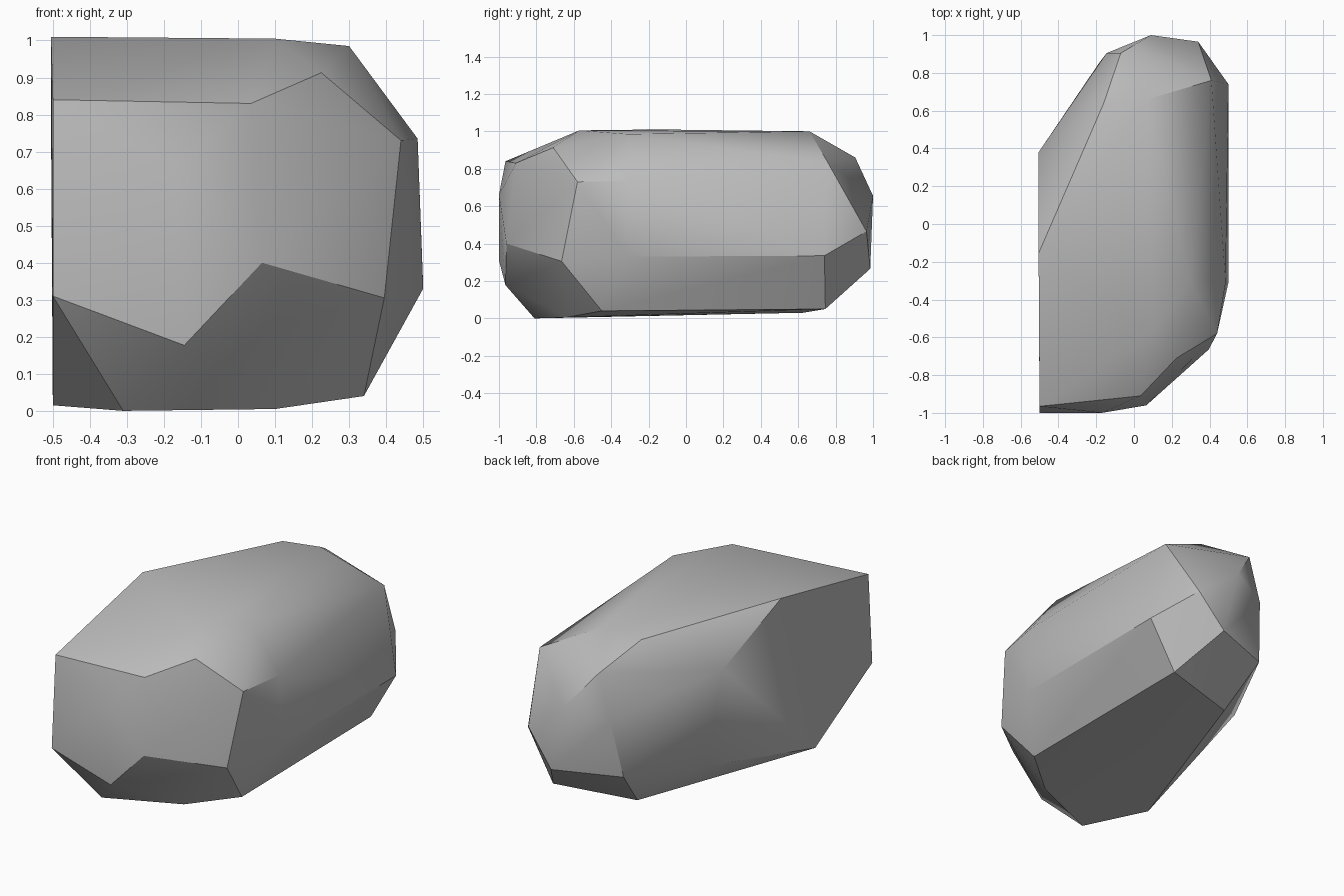
import bpy
import bmesh
import math

default_cube = bpy.data.objects.get("Cube")
if default_cube:
    bpy.data.objects.remove(default_cube, do_unlink=True)


def make_material(name, colour):
    material = bpy.data.materials.new(name)
    material.use_nodes = True
    material.diffuse_color = colour
    shader = next(n for n in material.node_tree.nodes if n.type == "BSDF_PRINCIPLED")
    shader.inputs["Base Color"].default_value = colour
    shader.inputs["Roughness"].default_value = 0.9
    return material


def make_hull(name, rings, material):
    """Wrap a convex faceted shell around the corner points of every ring."""
    mesh = bpy.data.meshes.new(name)
    bm = bmesh.new()
    for ring in rings.values():
        for corner in ring:
            bm.verts.new(corner)
    hull = bmesh.ops.convex_hull(bm, input=bm.verts[:])
    spare = {v for v in hull["geom_interior"] + hull["geom_unused"]
             if isinstance(v, bmesh.types.BMVert) and v.is_valid}
    bmesh.ops.delete(bm, geom=list(spare), context="VERTS")
    bmesh.ops.recalc_face_normals(bm, faces=bm.faces[:])
    bm.to_mesh(mesh)
    bm.free()
    mesh.materials.append(material)
    rock = bpy.data.objects.new(name, mesh)
    bpy.context.collection.objects.link(rock)
    return rock


# Corners of the chiselled boulder, grouped by the side they belong to
corners = {
    "underside": [(.335, .745, .05), (.34, -.45, .04), (.1, -.64, .005),
                  (-.31, -.81, 0), (-.5, -.475, .015), (-.125, .625, .03)],
    "front": [(-.5, -.965, .84), (.035, -.91, .83), (-.17, -1, .66),
              (.065, -.96, .4), (-.145, -.965, .177), (-.5, -1, .31)],
    "left_flank": [(.225, -.71, .913), (.44, -.58, .73), (.395, -.665, .305),
                   (.485, -.31, .735), (.5, -.31, .33), (.5, .74, .335),
                   (.41, .76, .83)],
    "back": [(.34, .965, .465), (.09, 1, .655), (.18, .985, .265),
             (-.07, .905, .86), (-.145, .905, .6), (-.19, .845, .265)],
    "right_flank": [(-.505, .38, .8), (-.4, .386, .21)],
    "crown": [(-.505, -.155, 1.01), (.1, -.57, 1.005), (.3, -.31, .985),
              (.07, .66, 1), (-.16, .64, .98)],
}

stone = make_material("stone_grey", (0.5, 0.5, 0.5, 1))
rock = make_hull("boulder", corners, stone)

# Soft facets with crisp chiselled edges
bpy.ops.object.select_all(action="DESELECT")
rock.select_set(True)
bpy.context.view_layer.objects.active = rock
bpy.ops.object.shade_smooth_by_angle(angle=math.radians(30))
